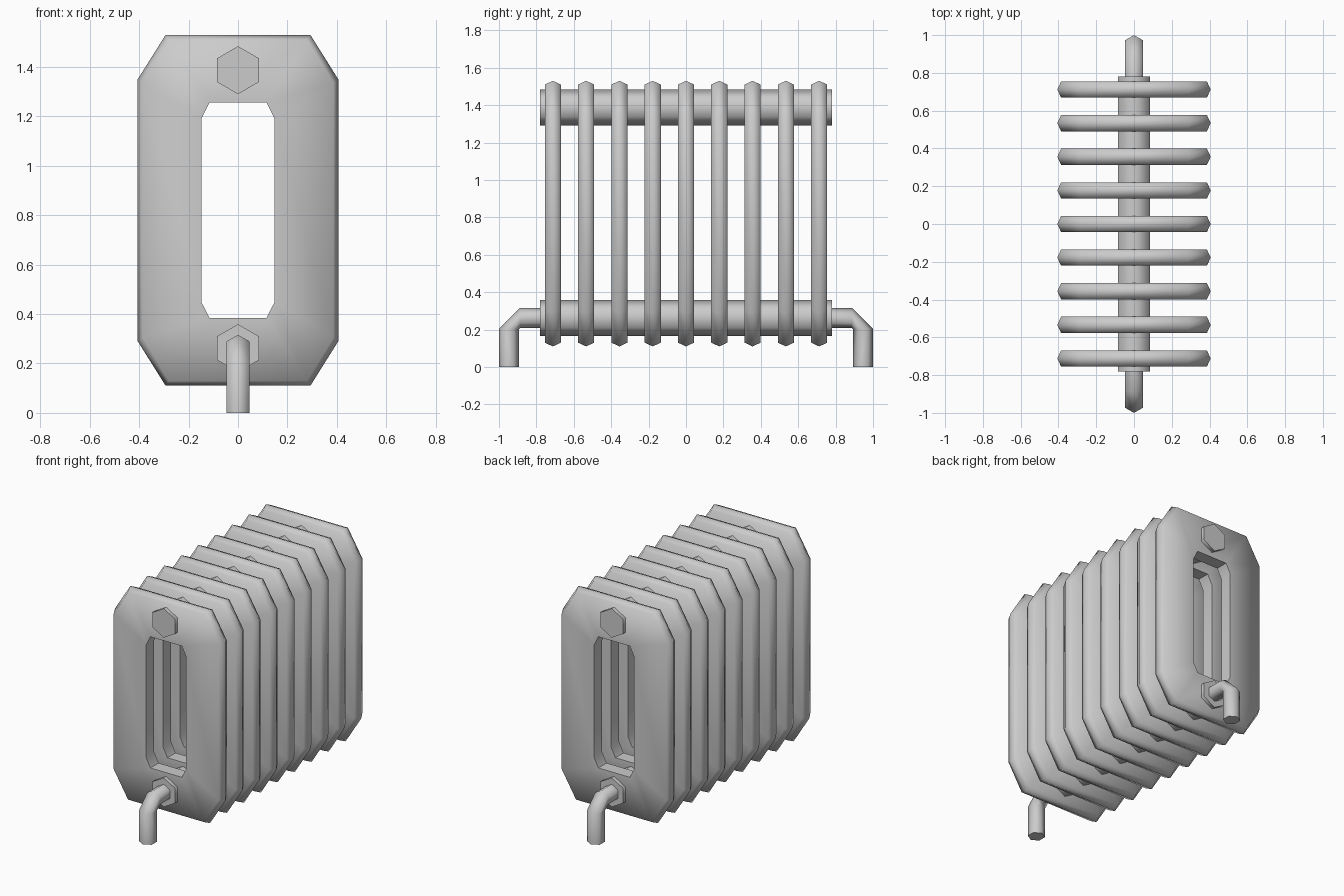
import bpy, bmesh, math
from mathutils import Vector

if "Cube" in bpy.data.objects:
    bpy.data.objects.remove(bpy.data.objects["Cube"])


def loft(name, rings, closed=False):
    """Skin a list of equal-length vertex rings; closed joins last to first, else caps."""
    bm = bmesh.new()
    loops = [[bm.verts.new(p) for p in ring] for ring in rings]
    n = len(loops[0])
    pairs = list(zip(loops, loops[1:]))
    if closed:
        pairs.append((loops[-1], loops[0]))
    else:
        bm.faces.new(loops[0])
        bm.faces.new(loops[-1])
    for a, b in pairs:
        for i in range(n):
            j = (i + 1) % n
            bm.faces.new((a[i], a[j], b[j], b[i]))
    bmesh.ops.recalc_face_normals(bm, faces=bm.faces)
    mesh = bpy.data.meshes.new(name)
    bm.to_mesh(mesh)
    bm.free()
    obj = bpy.data.objects.new(name, mesh)
    bpy.context.collection.objects.link(obj)
    bpy.ops.object.select_all(action='DESELECT')
    obj.select_set(True)
    bpy.context.view_layer.objects.active = obj
    bpy.ops.object.shade_smooth_by_angle(angle=math.radians(62))
    return obj


def octagon(x, cx, z, cz, y):
    """Chamfered rectangle around the fin centre."""
    pts = [(cx, z), (x, cz), (x, -cz), (cx, -z),
           (-cx, -z), (-x, -cz), (-x, cz), (-cx, z)]
    return [(px, y, 0.82 + pz) for px, pz in pts]


def hexagon(y, z, ny, nz, r):
    """Six-sided ring with one corner pointing along (ny, nz)."""
    c, n, s = Vector((0, y, z)), Vector((0, ny, nz)), Vector((1, 0, 0))
    return [c + r * (math.cos(i * math.pi / 3) * n + math.sin(i * math.pi / 3) * s)
            for i in range(6)]


# Ridged fins with a slot through the middle
T = 0.043
fin = loft("fin_1", [
    octagon(0.386, 0.28, 0.69, 0.515, -T),
    octagon(0.406, 0.293, 0.71, 0.53, 0),
    octagon(0.386, 0.28, 0.69, 0.515, T),
    octagon(0.148, 0.115, 0.436, 0.372, T),
    octagon(0.148, 0.115, 0.436, 0.372, -T)], closed=True)
fin.location.y = -4 * 0.178
for i in range(1, 9):
    copy = fin.copy()
    copy.name = f"fin_{i + 1}"
    copy.location.y = (i - 4) * 0.178
    bpy.context.collection.objects.link(copy)

# Header tubes joining the fins
for name, z in (("upper_header", 1.387), ("lower_header", 0.262)):
    loft(name, [hexagon(-0.78, z, 0, 1, 0.097), hexagon(0.78, z, 0, 1, 0.097)])

# Bent feed pipes down to the floor
for name, s in (("front_pipe", -1), ("back_pipe", 1)):
    loft(name, [hexagon(s * 0.74, 0.262, 0, 1, 0.054),
                hexagon(s * 0.887, 0.262, 0, 1, 0.054),
                hexagon(s * 0.946, 0.204, s, 0, 0.054),
                hexagon(s * 0.946, 0, s, 0, 0.054)])
